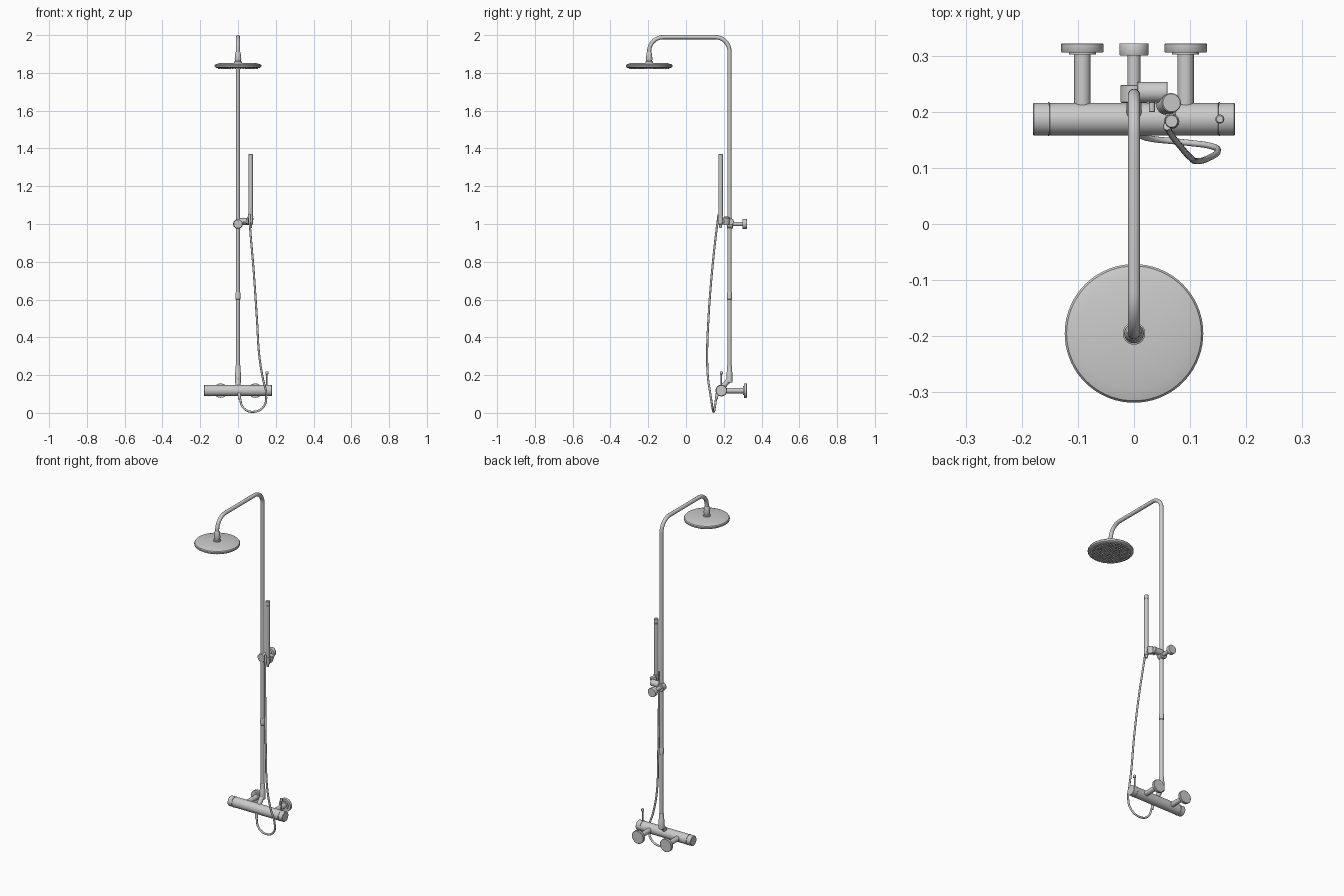
import bpy, bmesh, math
from mathutils import Vector

if "Cube" in bpy.data.objects:
    bpy.data.objects.remove(bpy.data.objects["Cube"])


def finish(name, bm, angle=35):
    bmesh.ops.remove_doubles(bm, verts=bm.verts, dist=1e-5)
    bmesh.ops.recalc_face_normals(bm, faces=bm.faces)
    me = bpy.data.meshes.new(name)
    bm.to_mesh(me)
    bm.free()
    ob = bpy.data.objects.new(name, me)
    bpy.context.collection.objects.link(ob)
    smooth(ob, angle)
    return ob


def smooth(ob, angle=35):
    bpy.ops.object.select_all(action='DESELECT')
    ob.select_set(True)
    bpy.context.view_layer.objects.active = ob
    bpy.ops.object.shade_smooth_by_angle(angle=math.radians(angle))


def add_lathe(bm, profile, origin, axis, n):
    """Revolve (radius, height) points about an axis, closing both ends."""
    q = Vector((0, 0, 1)).rotation_difference(Vector(axis).normalized())
    rings = []
    for r, h in profile:
        rings.append([bm.verts.new(Vector(origin) + q @ Vector(
            (r * math.cos(2 * math.pi * i / n), r * math.sin(2 * math.pi * i / n), h)))
            for i in range(n)])
    for a, b in zip(rings, rings[1:]):
        for i in range(n):
            j = (i + 1) % n
            bm.faces.new((a[i], a[j], b[j], b[i]))
    bm.faces.new(rings[0][::-1])
    bm.faces.new(rings[-1])


def lathe(name, profile, origin=(0, 0, 0), axis=(0, 0, 1), n=40):
    bm = bmesh.new()
    add_lathe(bm, profile, origin, axis, n)
    return finish(name, bm)


def rod(name, a, b, r, r2=None, bevel=0.0015, n=32):
    """Cylinder or cone between two points with softened rims."""
    a, b = Vector(a), Vector(b)
    L = (b - a).length
    r2 = r if r2 is None else r2
    return lathe(name, [(r - bevel, 0), (r, bevel), (r2, L - bevel), (r2 - bevel, L)],
                 a, b - a, n)


def tube(name, pts, radius, handles='VECTOR', res=12):
    """Round tube along a path."""
    cu = bpy.data.curves.new(name, 'CURVE')
    cu.dimensions = '3D'
    cu.bevel_depth = radius
    cu.bevel_resolution = 6
    cu.use_fill_caps = True
    cu.resolution_u = res
    sp = cu.splines.new('BEZIER' if handles == 'AUTO' else 'POLY')
    if handles == 'AUTO':
        sp.bezier_points.add(len(pts) - 1)
        for p, co in zip(sp.bezier_points, pts):
            p.co = co
            p.handle_left_type = p.handle_right_type = 'AUTO'
    else:
        sp.points.add(len(pts) - 1)
        for p, co in zip(sp.points, pts):
            p.co = (*co, 1)
    ob = bpy.data.objects.new(name, cu)
    bpy.context.collection.objects.link(ob)
    bpy.ops.object.select_all(action='DESELECT')
    ob.select_set(True)
    bpy.context.view_layer.objects.active = ob
    bpy.ops.object.convert(target='MESH')
    smooth(bpy.context.view_layer.objects.active)


PY, HY = 0.23, -0.195      # riser and head positions in y
MY, MZ = 0.187, 0.118      # mixer axis

# Riser pipe with two bends, ending over the head
R, TOP = 0.075, 1.989
path = [(0, PY, 0.62)]
for cy, start in ((PY - R, 0), (HY + R, 90)):
    for i in range(13):
        a = math.radians(start + i * 7.5)
        path.append((0, cy + R * math.cos(a), TOP - R + R * math.sin(a)))
path.append((0, HY, 1.88))
tube("riser_pipe", path, 0.011)
rod("lower_pipe", (0, PY, 0.2), (0, PY, 0.63), 0.0105)
lathe("pipe_joint", [(0.011, 0), (0.0135, 0.003), (0.0135, 0.032), (0.011, 0.04)], (0, PY, 0.6))

# Fitting joining the riser to the mixer
lathe("riser_fitting", [(0.014, 0), (0.0155, 0.002), (0.0155, 0.055), (0.014, 0.058),
                        (0.014, 0.085), (0.0115, 0.092)], (0, PY, 0.16))
rod("riser_elbow", (0, MY, MZ + 0.01), (0, PY, 0.178), 0.0135)

# Overhead shower: neck, disc, nozzles
lathe("head_neck", [(0.02, 0), (0.02, 0.012), (0.016, 0.014), (0.0165, 0.022), (0.0175, 0.026),
                    (0.014, 0.058), (0.0115, 0.062)], (0, HY, 1.848))
lathe("shower_head", [(0.112, 1.827), (0.116, 1.827), (0.122, 1.831), (0.1235, 1.835),
                      (0.1235, 1.84), (0.121, 1.843), (0.12, 1.845), (0.1, 1.851),
                      (0.02, 1.853)], (0, HY, 0), n=72)
bm = bmesh.new()
for k in range(1, 8):
    for i in range(6 * k):
        a = 2 * math.pi * (i + 0.5 * (k % 2)) / (6 * k)
        add_lathe(bm, [(0.0035, 0), (0.0035, 0.003), (0.002, 0.007)],
                  (0.0148 * k * math.cos(a), HY + 0.0148 * k * math.sin(a), 1.828), (0, 0, -1), 8)
finish("nozzles", bm)

# Mixer body with grooves between the barrel and the end handles
r, g = 0.029, 0.0275
half = [(0.15, r), (0.1505, g), (0.153, g), (0.1535, r), (0.1785, r), (0.18, r - 0.0015)]
prof = [(rr, -x) for x, rr in reversed(half)] + [(rr, x) for x, rr in half]
lathe("mixer_body", prof, (0, MY, MZ), (1, 0, 0), 48)
for x in (-0.152, 0.152):
    rod("mixer_ring", (x - 0.0015, MY, MZ), (x + 0.0015, MY, MZ), 0.0305, bevel=0.0005, n=48)

# Mixer lever
rod("lever_stem", (0.153, MY, MZ + 0.02), (0.153, MY, 0.212), 0.0038, bevel=0.0005, n=16)
lathe("lever_knob", [(0.005, 0), (0.008, 0.003), (0.008, 0.014), (0.006, 0.017)],
      (0.153, MY, 0.203), n=24)

# Wall mounts: flange, step and stem in one profile
for x in (-0.092, 0.092):
    lathe("wall_mount", [(0.036, 0), (0.038, 0.0015), (0.038, 0.0145), (0.037, 0.016),
                         (0.024, 0.016), (0.024, 0.02), (0.0145, 0.02), (0.0145, 0.12)],
          (x, 0.322, MZ), (0, -1, 0))
lathe("riser_wall_mount", [(0.025, 0), (0.026, 0.0015), (0.026, 0.02), (0.025, 0.022),
                           (0.0115, 0.022), (0.0115, 0.08)], (0, 0.322, 1.0), (0, -1, 0))

# Slider on the riser and holder for the handset
rod("slider_collar", (0, 0.248, 1.0), (0, 0.216, 1.0), 0.024)
rod("slider_arm", (0.006, 0.235, 1.012), (0.06, 0.235, 1.012), 0.0185)
rod("slider_pin", (0.032, 0.23, 1.008), (0.032, 0.2, 1.008), 0.005, bevel=0.0008, n=16)
rod("holder_knob", (0.056, 0.212, 0.998), (0.067, 0.216, 1.036), 0.0175)
rod("holder_link", (0.062, 0.216, 1.014), (0.067, 0.185, 1.014), 0.009)
rod("holder_cup", (0.067, 0.183, 0.998), (0.067, 0.183, 1.04), 0.0125, 0.0138)

# Hand shower
lathe("hand_shower", [(0.006, 0.98), (0.0075, 0.983), (0.0085, 1.0), (0.0115, 1.04),
                      (0.012, 1.05), (0.012, 1.343), (0.0112, 1.344), (0.0112, 1.346),
                      (0.012, 1.347), (0.012, 1.368), (0.0105, 1.37)], (0.067, 0.183, 0), n=32)

# Hose, from the handset down round the loop to the mixer outlet
tube("hose", [(0.06, 0.172, 1.045), (0.064, 0.163, 0.98), (0.083, 0.138, 0.75),
              (0.1, 0.119, 0.5), (0.113, 0.112, 0.3), (0.132, 0.117, 0.18),
              (0.149, 0.129, 0.1), (0.137, 0.139, 0.035), (0.085, 0.146, 0.006),
              (0.03, 0.152, 0.025), (0.008, 0.16, 0.085)], 0.0055, 'AUTO')
rod("hose_end", (0.059, 0.174, 1.052), (0.0615, 0.168, 1.015), 0.0075, 0.006, 0.001, 20)
rod("mixer_outlet", (0.006, 0.166, 0.105), (0.008, 0.16, 0.072), 0.009, 0.0075, 0.001, 24)
